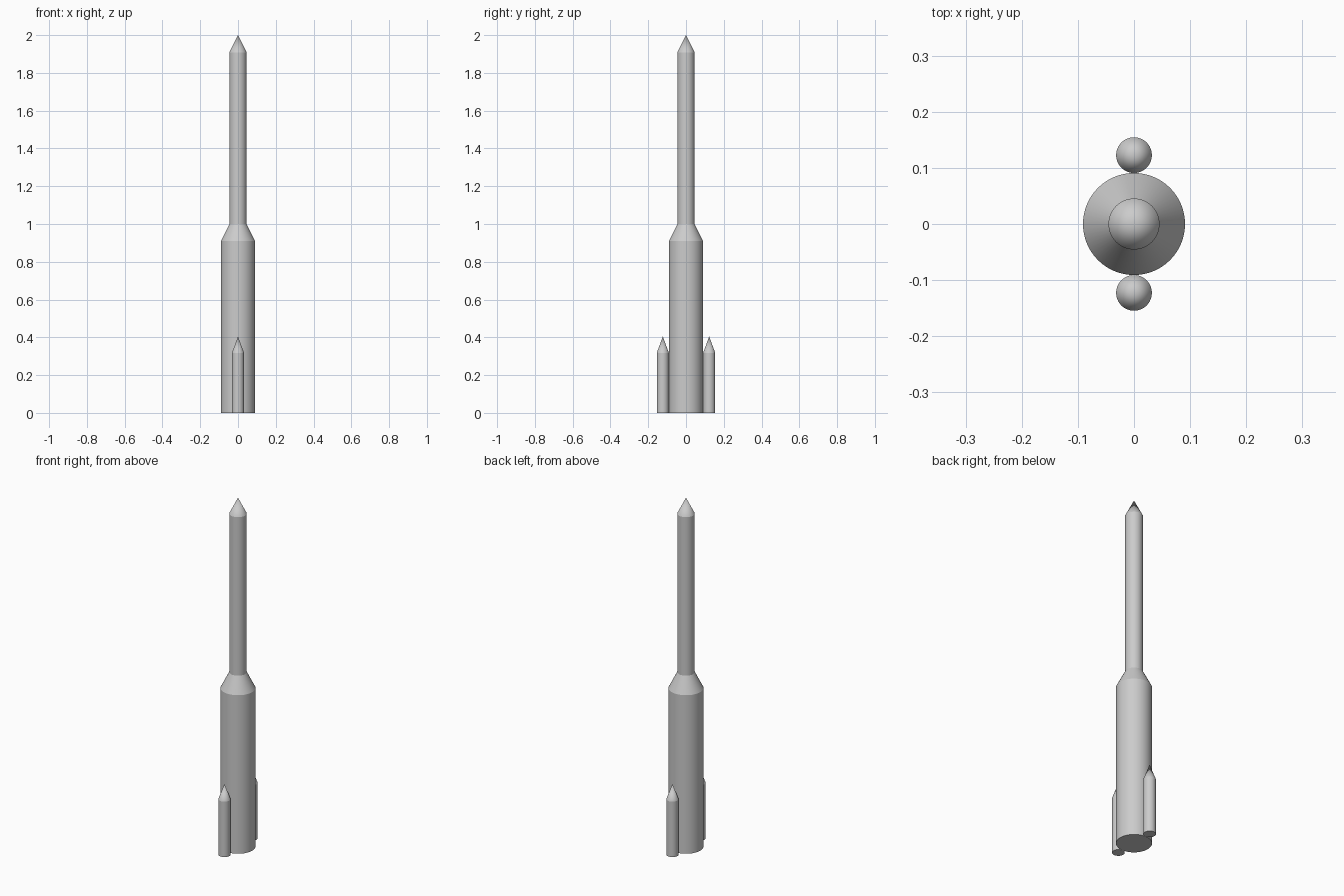
import bpy, bmesh
from math import sin, cos, pi, radians

if "Cube" in bpy.data.objects:
    bpy.data.objects.remove(bpy.data.objects["Cube"])

U = 1 / 11      # design unit: radius of the main stage
SIDES = 64


def lathe(name, profile, y=0.0):
    """Revolve (radius, z) points about z; open ends get flat caps."""
    bm = bmesh.new()
    rings = []
    for r, z in profile:
        if r == 0:
            rings.append([bm.verts.new((0, 0, z))])
        else:
            rings.append([bm.verts.new((r * cos(2 * pi * i / SIDES), r * sin(2 * pi * i / SIDES), z))
                          for i in range(SIDES)])
    for a, b in zip(rings, rings[1:]):
        for i in range(SIDES):
            j = (i + 1) % SIDES
            if len(b) == 1:
                bm.faces.new((a[i], a[j], b[0]))
            else:
                bm.faces.new((a[i], a[j], b[j], b[i]))
    for ring in (rings[0], rings[-1]):
        if len(ring) > 1:
            bm.faces.new(ring)
    bmesh.ops.recalc_face_normals(bm, faces=bm.faces)
    mesh = bpy.data.meshes.new(name)
    bm.to_mesh(mesh)
    bm.free()
    ob = bpy.data.objects.new(name, mesh)
    ob.location.y = y
    bpy.context.collection.objects.link(ob)
    bpy.ops.object.select_all(action='DESELECT')
    ob.select_set(True)
    bpy.context.view_layer.objects.active = ob
    bpy.ops.object.shade_smooth_by_angle(angle=radians(20))
    return ob


# Wide main stage with a tapered shoulder
lathe("main_stage", [(U, 0), (U, 10 * U), (U / 2, 11 * U)])

# Slim upper stage with a pointed nose
lathe("upper_stage", [(U / 2, 11 * U), (U / 2, 21 * U), (0, 22 * U)])

# Two side boosters touching the main stage
R = 0.35 * U
for side, sign in (("front", -1), ("back", 1)):
    lathe(side + "_booster", [(R, 0), (R, 3.5 * U), (0, 4.45 * U)], sign * (U + R))
